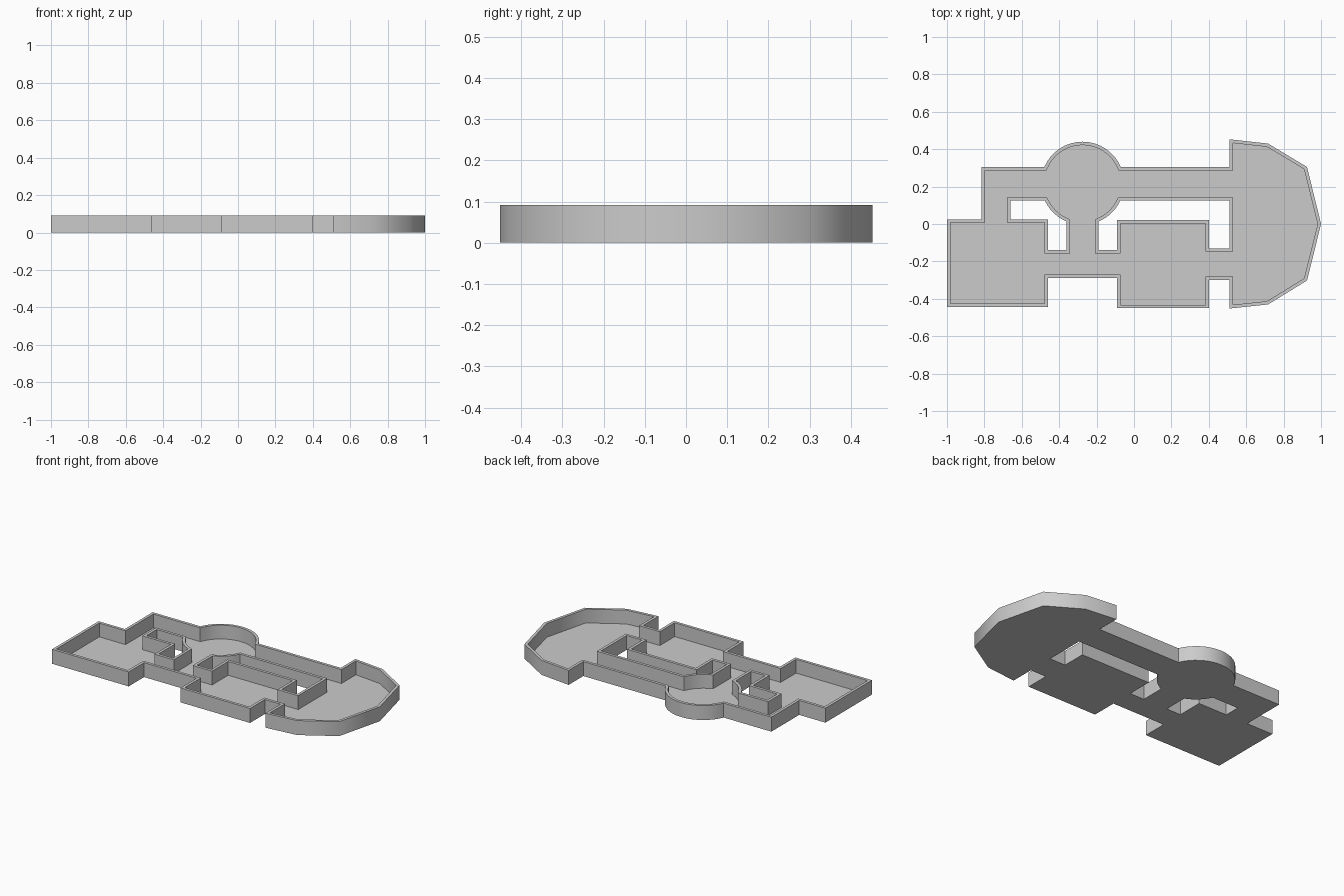
import bpy, bmesh, math
from mathutils import Vector

if "Cube" in bpy.data.objects:
    bpy.data.objects.remove(bpy.data.objects["Cube"])

WALL, FLOOR_TOP, HEIGHT = 0.018, 0.004, 0.092
CX, CY, R = -0.275, 0.218, 0.222          # round room


def arc(a0, a1, n):
    return [(CX + R * math.cos(math.radians(a0 + (a1 - a0) * i / n)),
             CY + R * math.sin(math.radians(a0 + (a1 - a0) * i / n))) for i in range(n + 1)]


def inset(loop, t):
    """Mitred offset to the left of the travel direction (the room side)."""
    out = []
    for i, p in enumerate(loop):
        p = Vector(p)
        d0 = (p - Vector(loop[i - 1])).normalized()
        d1 = (Vector(loop[(i + 1) % len(loop)]) - p).normalized()
        n0, n1 = Vector((-d0.y, d0.x)), Vector((-d1.y, d1.x))
        out.append(tuple(p + (n0 + n1) * t / (1 + n0.dot(n1))))
    return out


def prism(name, loops, z0, z1):
    """Fill nested 2D loops and extrude them from z0 to z1."""
    bm = bmesh.new()
    edges = []
    for loop in loops:
        vs = [bm.verts.new((x, y, z0)) for x, y in loop]
        edges += [bm.edges.new((vs[i - 1], vs[i])) for i in range(len(vs))]
    bmesh.ops.triangle_fill(bm, edges=edges, use_beauty=True, normal=(0, 0, 1))
    ext = bmesh.ops.extrude_face_region(bm, geom=bm.faces[:], use_keep_orig=True)
    top = [g for g in ext["geom"] if isinstance(g, bmesh.types.BMVert)]
    bmesh.ops.translate(bm, verts=top, vec=(0, 0, z1 - z0))
    bmesh.ops.recalc_face_normals(bm, faces=bm.faces[:])
    mesh = bpy.data.meshes.new(name)
    bm.to_mesh(mesh)
    bm.free()
    ob = bpy.data.objects.new(name, mesh)
    bpy.context.collection.objects.link(ob)
    bpy.ops.object.select_all(action='DESELECT')
    ob.select_set(True)
    bpy.context.view_layer.objects.active = ob
    bpy.ops.object.shade_smooth_by_angle(angle=math.radians(50))
    return ob


# Outer outline, counter-clockwise
outline = [(-1, -0.443), (-0.46, -0.443), (-0.46, -0.288), (-0.09, -0.288),
           (-0.09, -0.45), (0.40, -0.45), (0.40, -0.30), (0.51, -0.30),
           (0.51, -0.452), (0.717, -0.43), (0.925, -0.302), (1, 0),
           (0.925, 0.305), (0.717, 0.43), (0.51, 0.453), (0.51, 0.305)]
outline += arc(23.1, 156.9, 16)
outline += [(-0.815, 0.305), (-0.815, 0.025), (-1, 0.025)]

# Courtyard openings, clockwise
left_court = [(-0.66, 0.125)] + arc(204.8, 247.4, 6) + [
    (-0.36, -0.14), (-0.46, -0.14), (-0.46, 0.025), (-0.66, 0.025)]
right_court = arc(292.6, 335.2, 6) + [
    (0.51, 0.125), (0.51, -0.13), (0.40, -0.13), (0.40, 0.022),
    (-0.09, 0.022), (-0.09, -0.14), (-0.19, -0.14)]

# Floor and walls
prism("floor", [outline, left_court, right_court], 0, FLOOR_TOP)
for name, loop in (("outer_wall", outline), ("left_court_wall", left_court),
                   ("right_court_wall", right_court)):
    prism(name, [loop, inset(loop, WALL)], FLOOR_TOP, HEIGHT)
